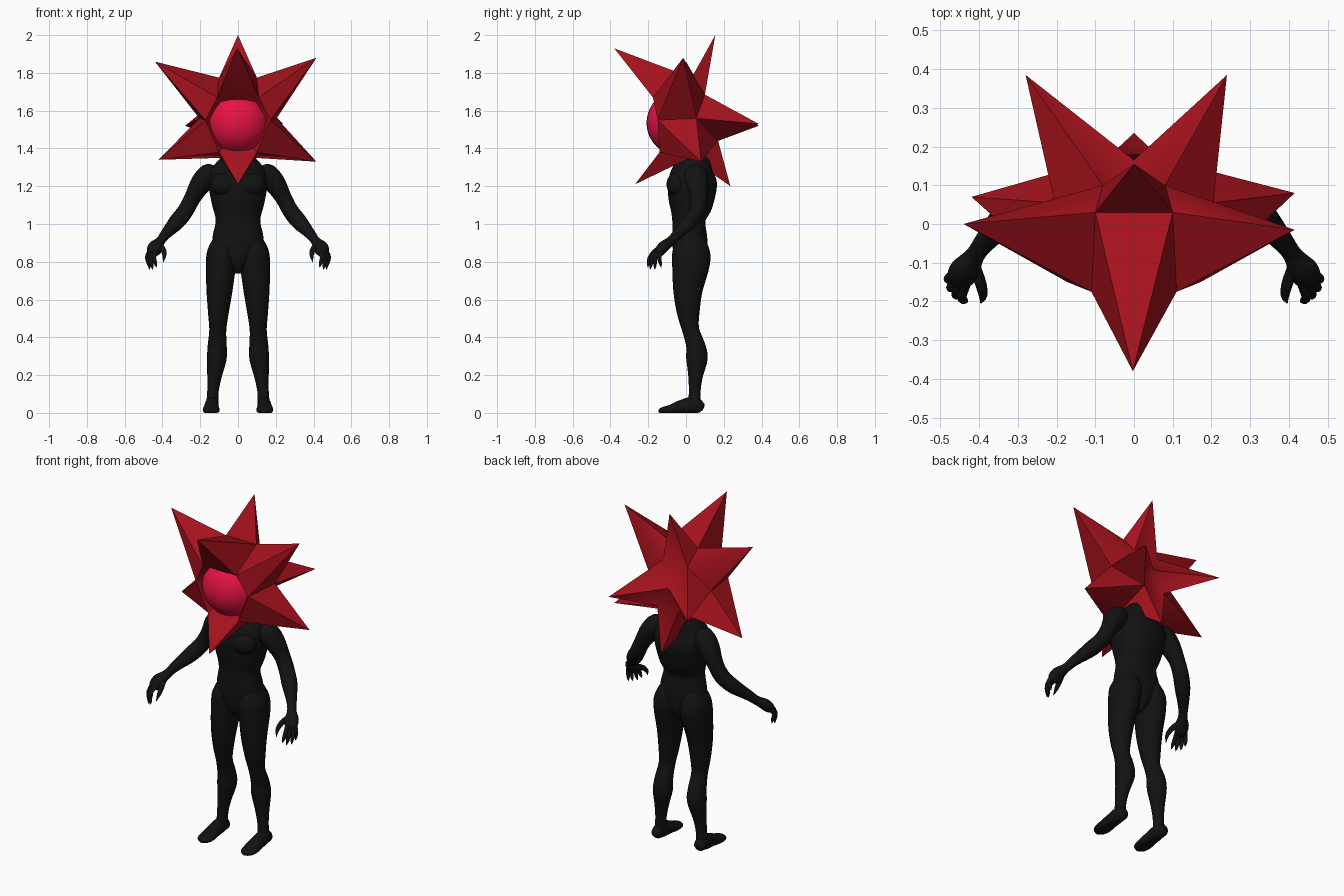
import bpy, bmesh, math
from mathutils import Vector

if "Cube" in bpy.data.objects:
    bpy.data.objects.remove(bpy.data.objects["Cube"])


def material(name, col):
    m = bpy.data.materials.new(name)
    m.diffuse_color = (*col, 1)
    m.use_nodes = True
    m.node_tree.nodes["Principled BSDF"].inputs["Base Color"].default_value = m.diffuse_color
    return m


BLACK = material("black_skin", (0.006, 0.006, 0.006))
RED = material("red_shell", (0.38, 0.006, 0.012))
PINK = material("pink_orb", (0.8, 0.006, 0.06))


def finish(name, bm, mat, mirror=False, angle=60):
    bmesh.ops.recalc_face_normals(bm, faces=bm.faces)
    me = bpy.data.meshes.new(name)
    bm.to_mesh(me)
    bm.free()
    ob = bpy.data.objects.new(name, me)
    bpy.context.collection.objects.link(ob)
    me.materials.append(mat)
    if mirror:
        ob.modifiers.new("mirror", 'MIRROR').use_mirror_merge = False
    bpy.ops.object.select_all(action='DESELECT')
    ob.select_set(True)
    bpy.context.view_layer.objects.active = ob
    bpy.ops.object.shade_smooth_by_angle(angle=math.radians(angle))
    return ob


def spline(rows, n):
    """Catmull-Rom through rows of any width."""
    r = [Vector(p) for p in rows]
    r = [2 * r[0] - r[1]] + r + [2 * r[-1] - r[-2]]
    out = []
    for i in range(1, len(r) - 2):
        a, b, c, d = r[i - 1:i + 3]
        for k in range(n):
            t = k / n
            out.append(0.5 * (2 * b + (c - a) * t + (2 * a - 5 * b + 4 * c - d) * t * t
                              + (3 * b - a - 3 * c + d) * t ** 3))
    return out + [r[-2]]


def tube(name, rows, mirror=True, n=4, sides=20, power=1.0, floor=None):
    """Loft ellipses along a path; rows are x, y, z, half width, half depth."""
    rows = spline(rows, n)
    c = [Vector(p[:3]) for p in rows]
    bm = bmesh.new()
    rings = []
    for i, p in enumerate(rows):
        t = (c[min(i + 1, len(c) - 1)] - c[max(i - 1, 0)]).normalized()
        u = Vector((1, 0, 0))
        u = (u - t * u.dot(t)).normalized()
        v = t.cross(u)
        ring = []
        for k in range(sides):
            a = 2 * math.pi * k / sides
            ca, sa = math.cos(a), math.sin(a)
            q = (c[i] + u * math.copysign(abs(ca) ** power, ca) * max(p[3], 0.001)
                 + v * math.copysign(abs(sa) ** power, sa) * max(p[4], 0.001))
            if floor is not None:
                q.z = max(q.z, floor)
            ring.append(bm.verts.new(q))
        rings.append(ring)
    for r, s in zip(rings, rings[1:]):
        for k in range(sides):
            j = (k + 1) % sides
            bm.faces.new((r[k], r[j], s[j], s[k]))
    bm.faces.new(rings[0])
    bm.faces.new(rings[-1])
    return finish(name, bm, BLACK, mirror)


def ball(name, centre, size, mat, mirror=False):
    bm = bmesh.new()
    bmesh.ops.create_uvsphere(bm, u_segments=32, v_segments=20, radius=1)
    for v in bm.verts:
        v.co = Vector([v.co[i] * size[i] + centre[i] for i in range(3)])
    return finish(name, bm, mat, mirror)


# Torso and neck
tube("torso", [(0, .02, .74, .02, .05), (0, .022, .80, .07, .085), (0, .022, .87, .13, .092),
               (0, .02, .93, .135, .092), (0, .015, 1.02, .118, .088), (0, .025, 1.10, .137, .115),
               (0, .033, 1.20, .155, .13), (0, .04, 1.27, .15, .118), (0, .055, 1.33, .11, .085),
               (0, .055, 1.38, .07, .07), (0, .05, 1.45, .06, .06)], mirror=False, sides=32, power=.9)
ball("chest_muscle", (.07, -.045, 1.21), (.075, .058, .065), BLACK, True)

# Legs and feet
tube("leg", [(.075, .025, .93, .05, .07), (.082, .027, .86, .078, .098), (.09, .026, .79, .08, .1),
             (.098, .01, .65, .069, .078), (.104, .012, .53, .055, .06), (.107, .025, .44, .045, .045),
             (.110, .05, .36, .050, .05), (.112, .058, .29, .052, .057), (.125, .05, .19, .038, .038),
             (.133, .046, .11, .030, .031), (.137, .045, .03, .033, .035)])
tube("foot", [(.138, .092, .025, .012, .015), (.139, .08, .03, .03, .03), (.14, .04, .04, .035, .045),
              (.141, -.02, .03, .038, .04), (.142, -.08, .017, .045, .027),
              (.142, -.125, .012, .036, .018), (.142, -.145, .01, .01, .008)], floor=0)

# Arms and palms
tube("arm", [(.11, .045, 1.28, .03, .03), (.15, .05, 1.262, .06, .06), (.195, .06, 1.215, .057, .06),
             (.24, .068, 1.14, .044, .046), (.278, .058, 1.07, .043, .043), (.325, .02, 1.01, .043, .04),
             (.38, -.04, .95, .029, .029), (.41, -.08, .91, .025, .025), (.435, -.118, .88, .04, .03),
             (.45, -.143, .85, .034, .026), (.455, -.155, .835, .01, .01)])

# Clawed fingers and thumb
TIPS = [(.432, -.203, .77), (.452, -.19, .758), (.468, -.165, .758), (.472, -.132, .77)]
for i, tip in enumerate(TIPS):
    base = Vector((.434 + .010 * i, -.152 + .008 * i, .858))
    knuckle = (base + Vector(tip)) / 2 + Vector((.012, -.012, .012))
    tube(f"finger_{i + 1}", [(*base, .014, .014), (*knuckle, .012, .012),
                             (*(Vector(tip) * .6 + knuckle * .4), .009, .009), (*tip, .001, .001)], sides=10)
tube("thumb", [(.415, -.105, .885, .016, .016), (.397, -.15, .865, .015, .015),
               (.39, -.185, .835, .011, .011), (.396, -.205, .797, .001, .001)], sides=10)

# Spiked hood: valley points (right side) shared by neighbouring spikes
V = dict(A=(.11, -.175, 1.67), B=(.172, -.15, 1.55), C=(.10, -.14, 1.38), D=(.10, .03, 1.775),
         E=(.205, .055, 1.56), F=(.08, .10, 1.685), G=(0, .165, 1.56), H=(.07, .17, 1.44),
         I=(.095, .02, 1.35))
bm = bmesh.new()
pts = {}
for k, p in V.items():
    pts[k] = bm.verts.new(p)
    pts[k.lower()] = pts[k] if k == 'G' else bm.verts.new((-p[0], p[1], p[2]))


def spike(tip, ring, rim=True):
    t = bm.verts.new(tip)
    for a, b in zip(ring, ring[1:] + ring[0]):
        bm.faces.new((t, pts[a], pts[b]))


spike((-.003, -.38, 1.93), "ADda")        # front crest
spike((0, .155, 2.0), "DFfd")             # top
spike((.415, -.015, 1.88), "ABEFD")       # upper sides
spike((-.44, 0, 1.86), "abefd")
spike((.415, .08, 1.33), "BCIHE")         # lower sides
spike((-.42, .07, 1.34), "bcihe")
spike((.24, .385, 1.53), "EFGH")          # back
spike((-.28, .385, 1.52), "efgh")
spike((0, -.27, 1.21), "CIic")            # chin
spike((0, .235, 1.20), "IHhi")            # nape
for tri in ("FGf", "HGh"):
    bm.faces.new([pts[k] for k in tri])
# Socket behind the orb
spike((0, .08, 1.53), "ABCcba")
finish("spiked_hood", bm, RED, angle=50)

# Orb in the hood opening
ball("face_orb", (0, -.035, 1.535), (.174, .174, .174), PINK)
